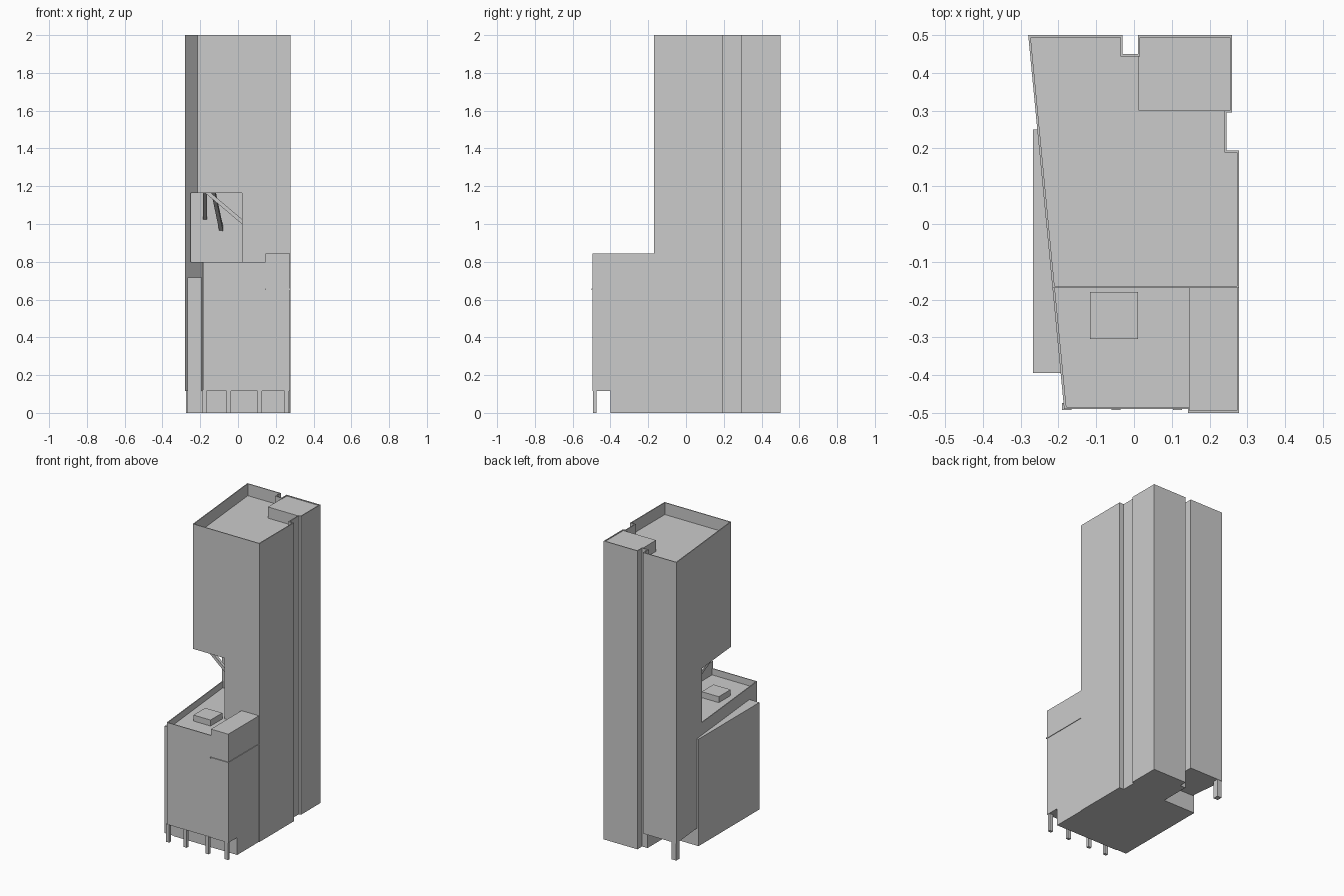
import bpy, bmesh
from mathutils import Vector

if "Cube" in bpy.data.objects:
    bpy.data.objects.remove(bpy.data.objects["Cube"])


def prism(name, pts, z0, z1):
    """Extrude a counter-clockwise outline from z0 to z1."""
    bm = bmesh.new()
    face = bm.faces.new([bm.verts.new((x, y, z0)) for x, y in pts])
    ext = bmesh.ops.extrude_face_region(bm, geom=[face])
    bmesh.ops.translate(bm, vec=(0, 0, z1 - z0),
                        verts=[v for v in ext["geom"] if isinstance(v, bmesh.types.BMVert)])
    bmesh.ops.recalc_face_normals(bm, faces=bm.faces[:])
    me = bpy.data.meshes.new(name)
    bm.to_mesh(me)
    bm.free()
    ob = bpy.data.objects.new(name, me)
    bpy.context.collection.objects.link(ob)
    return ob


def box(name, x0, x1, y0, y1, z0, z1):
    return prism(name, [(x0, y0), (x1, y0), (x1, y1), (x0, y1)], z0, z1)


def cut(target, cutter):
    """Subtract the cutter from the target and discard it."""
    mod = target.modifiers.new("cut", 'BOOLEAN')
    mod.operation, mod.solver, mod.object = 'DIFFERENCE', 'EXACT', cutter
    bpy.context.view_layer.objects.active = target
    bpy.ops.object.modifier_apply(modifier=mod.name)
    bpy.data.objects.remove(cutter)


def inset(pts, d):
    """Move every side of a counter-clockwise outline inwards by d."""
    out = []
    for i, p in enumerate(pts):
        a, b, c = Vector(pts[i - 1]), Vector(p), Vector(pts[(i + 1) % len(pts)])
        u, v = (b - a).normalized(), (c - b).normalized()
        n, m = Vector((-u.y, u.x)), Vector((-v.y, v.x))
        out.append(tuple(b + (n + m) * (d / (1 + n.dot(m)))))
    return out


def strut(name, a, b, w):
    """Square bar between two points."""
    a, b = Vector(a), Vector(b)
    ob = box(name, -w / 2, w / 2, -w / 2, w / 2, 0, (b - a).length)
    ob.location = a
    ob.rotation_euler = (b - a).to_track_quat('Z', 'Y').to_euler()


def slant(y):
    """x of the slanted left wall at depth y."""
    return -0.28 + 0.095 * (0.5 - y) / 0.99


WALL = 0.006
ROOF = 0.757

# Tower shaft with parapet
foot = [(slant(-0.17), -0.17), (0.278, -0.17), (0.278, 0.195), (0.245, 0.195),
        (0.245, 0.295), (0.26, 0.295), (0.26, 0.5), (0.01, 0.5),
        (0.01, 0.45), (-0.03, 0.45), (-0.03, 0.5), (-0.28, 0.5)]
tower = prism("tower", foot, 0, 2)
cut(tower, prism("roof_cut", inset(foot, WALL), 1.92, 2.1))
box("penthouse", 0.012, 0.256, 0.3, 0.496, 1.9, 1.995)

# Open terrace cut through the front left corner, keeping a low side parapet
cut(tower, box("terrace_cut", -0.4, 0.02, -0.3, 0.19, 0.8, 1.163))
cut(tower, prism("terrace_floor_cut", [(slant(-0.3) + WALL, -0.3), (0.02, -0.3),
                                       (0.02, 0.19), (slant(0.19) + WALL, 0.19)], ROOF, 0.85))
# Covered passage at the back left corner with its column
cut(tower, box("passage_cut", -0.4, -0.03, 0.25, 0.6, -0.1, 0.117))
box("back_column", -0.276, -0.243, 0.462, 0.498, 0, 0.12)

# Bracing struts in the terrace
strut("strut_back_left", (-0.175, -0.08, 1.17), (-0.175, 0.2, 1.03), 0.02)
strut("strut_back_right", (-0.13, -0.08, 1.17), (-0.088, 0.2, 0.97), 0.02)
strut("strut_side", (-0.165, -0.1, 1.17), (0.03, -0.1, 1.005), 0.02)

# Front podium with recessed roof and ground arcade
podium = prism("podium", [(slant(-0.49), -0.49), (0.272, -0.49),
                          (0.272, -0.17), (slant(-0.17), -0.17)], 0, 0.8)
cut(podium, prism("podium_roof_cut", [(slant(-0.49) + WALL, -0.484), (0.2, -0.484), (0.2, -0.1),
                                      (slant(-0.1) + WALL, -0.1)], ROOF, 0.9))
corner = box("corner_block", 0.145, 0.274, -0.494, -0.168, 0, 0.845)
for part in (podium, corner):
    cut(part, box("arcade_cut", -0.5, 0.5, -0.7, -0.4, -0.1, 0.117))
for i, x in enumerate((-0.178, -0.048, 0.115, 0.258)):
    box(f"arcade_column_{i + 1}", x - 0.012, x + 0.012, -0.492, -0.474, 0, 0.12)
box("ledge", 0.143, 0.278, -0.5, -0.168, 0.65, 0.658)
box("roof_hatch", -0.117, 0.01, -0.305, -0.18, ROOF - 0.01, 0.797)

# Wedge-shaped side wing along the slanted wall
prism("side_wing", [(-0.268, -0.395), (slant(-0.395) + 0.01, -0.395),
                    (slant(0.25) + 0.01, 0.25), (-0.268, 0.25)], 0, 0.717)
